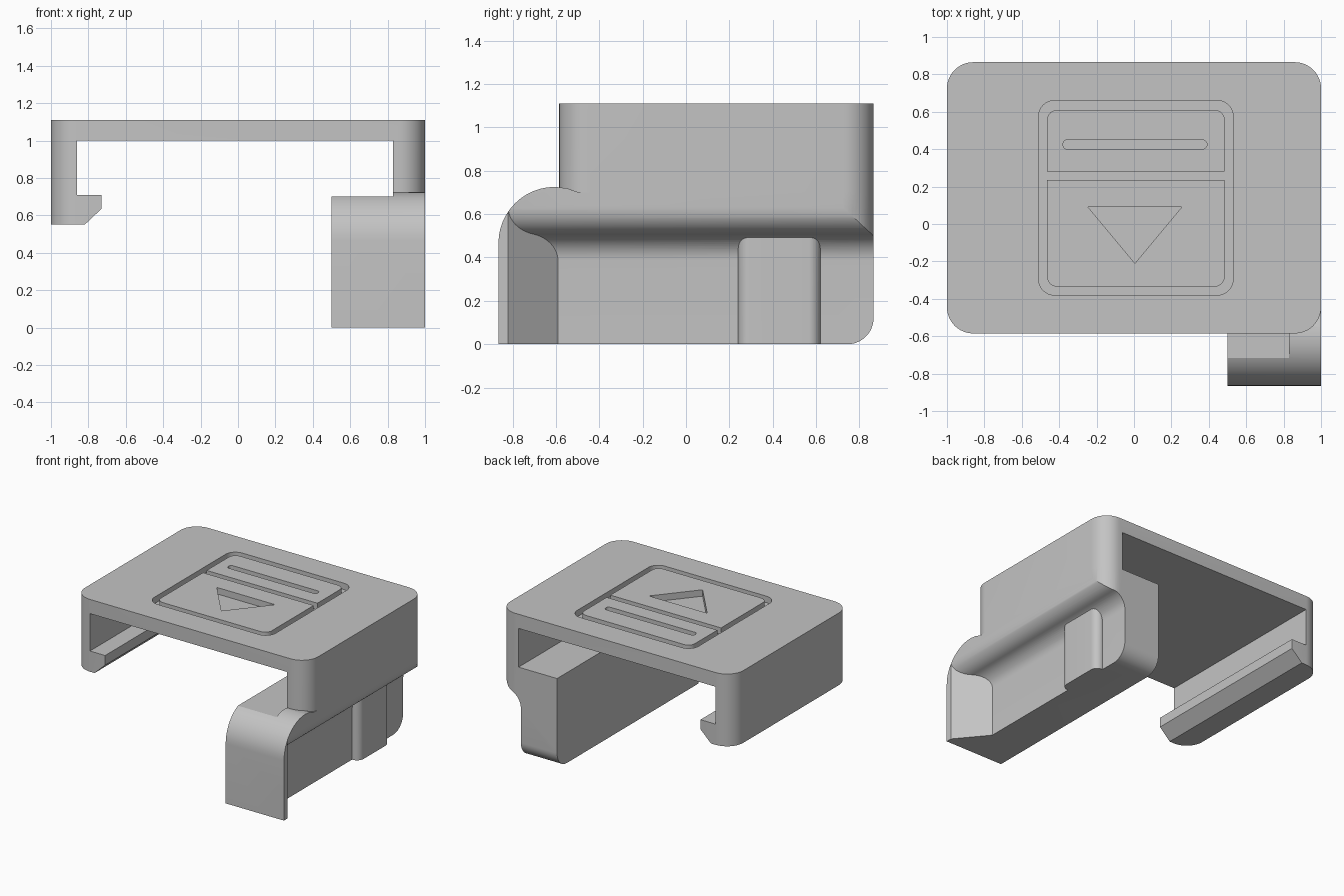
import bpy
import bmesh
import math
from mathutils import Vector

if "Cube" in bpy.data.objects:
    bpy.data.objects.remove(bpy.data.objects["Cube"], do_unlink=True)

grey = bpy.data.materials.new("plain grey")
grey.use_nodes = True
grey.diffuse_color = (0.55, 0.55, 0.55, 1)
grey.node_tree.nodes["Principled BSDF"].inputs["Base Color"].default_value = (0.55, 0.55, 0.55, 1)


def rounded(corners, steps=12):
    """Outline from (u, v) or (u, v, radius) corners, with arcs where a radius is given."""
    out = []
    for i, c in enumerate(corners):
        p = Vector(c[:2])
        if len(c) == 2:
            out.append(p)
            continue
        a = (Vector(corners[i - 1][:2]) - p).normalized()
        b = (Vector(corners[(i + 1) % len(corners)][:2]) - p).normalized()
        half = a.angle(b) / 2
        centre = p + (a + b).normalized() * (c[2] / math.sin(half))
        start = p + a * (c[2] / math.tan(half)) - centre
        end = p + b * (c[2] / math.tan(half)) - centre
        sweep = math.atan2(start.cross(end), start.dot(end))
        for k in range(steps + 1):
            t = sweep * k / steps
            out.append(centre + Vector((start.x * math.cos(t) - start.y * math.sin(t),
                                        start.x * math.sin(t) + start.y * math.cos(t))))
    return out


def prism(name, corners, lo, hi, axis):
    """Extrude an outline along an axis."""
    place = {"x": lambda p, w: (w, p.x, p.y),
             "y": lambda p, w: (p.x, w, p.y),
             "z": lambda p, w: (p.x, p.y, w)}[axis]
    bm = bmesh.new()
    pts = rounded(corners)
    ends = [[bm.verts.new(place(p, w)) for p in pts] for w in (lo, hi)]
    n = len(pts)
    bm.faces.new(ends[0])
    bm.faces.new(ends[1])
    for i in range(n):
        j = (i + 1) % n
        bm.faces.new((ends[0][i], ends[0][j], ends[1][j], ends[1][i]))
    bmesh.ops.recalc_face_normals(bm, faces=bm.faces)
    mesh = bpy.data.meshes.new(name)
    bm.to_mesh(mesh)
    bm.free()
    mesh.materials.append(grey)
    ob = bpy.data.objects.new(name, mesh)
    bpy.context.collection.objects.link(ob)
    return ob


def combine(target, tool, operation):
    """Apply a boolean and discard the tool."""
    mod = target.modifiers.new("bool", "BOOLEAN")
    mod.operation = operation
    mod.solver = "EXACT"
    mod.object = tool
    bpy.context.view_layer.objects.active = target
    bpy.ops.object.modifier_apply(modifier=mod.name)
    bpy.data.objects.remove(tool, do_unlink=True)


def box(x0, x1, y0, y1, r=None):
    pts = [(x0, y0), (x1, y0), (x1, y1), (x0, y1)]
    return [p + (r,) for p in pts] if r else pts


FRONT, BACK, TOP, DEPTH = -0.865, 0.865, 1.11, 0.05

# Cover plate with a side wall and a hooked wall, rounded in plan
cover = prism("clip_cover", [
    (-1, TOP), (1, TOP), (1, 0.7), (0.83, 0.7), (0.83, 1), (-0.86, 1), (-0.86, 0.71),
    (-0.73, 0.71), (-0.73, 0.635), (-0.82, 0.55), (-1, 0.55)], -2, 2, "y")
combine(cover, prism("plan", box(-1, 1, -0.585, BACK, 0.14), 0, 2, "z"), "INTERSECT")

# Emblem panel: frame groove around two raised panels
groove = prism("groove", box(-0.51, 0.53, -0.38, 0.66, 0.085), TOP - DEPTH, 1.2, "z")
island = prism("island", box(-0.465, 0.485, -0.335, 0.61, 0.055), 1, 1.3, "z")
combine(island, prism("divider", box(-0.6, 0.6, 0.235, 0.28), 0.9, 1.4, "z"), "DIFFERENCE")
combine(groove, island, "DIFFERENCE")
combine(cover, groove, "DIFFERENCE")

# Slot and triangle recesses
combine(cover, prism("slot", box(-0.38, 0.39, 0.4, 0.45, 0.0249), TOP - DEPTH, 1.2, "z"), "DIFFERENCE")
combine(cover, prism("triangle", [(-0.245, 0.09), (0.005, -0.21), (0.255, 0.09)],
                     TOP - DEPTH, 1.2, "z"), "DIFFERENCE")

# Lower grip block with an S-shaped outer side
grip = prism("grip", [
    (0.5, 0), (0.81, 0), (0.81, 0.48, 0.128), (1, 0.535, 0.128), (1, 0.76),
    (0.83, 0.76), (0.83, 0.7), (0.5, 0.7)], -2, 2, "y")

# Flared front lip
lip = prism("lip", [(0.7, -1), (1, -1), (1, -0.82), (0.81, -0.59), (0.7, -0.59)], 0, 0.65, "z")
combine(grip, lip, "UNION")

# Outward rib on the side
rib = prism("rib", [(0.7, 0.24), (0.87, 0.24, 0.055), (0.87, 0.62, 0.055), (0.7, 0.62)],
            0, 0.52, "z")
combine(grip, rib, "UNION")

# Round the grip in side view, then its back outer corner in plan
side = prism("side", [
    (FRONT, 0), (BACK, 0, 0.12), (BACK, 0.7), (-0.494, 0.7), (-0.55, 0.719),
    (-0.605, 0.725), (FRONT, 0.725, 0.2599)], 0, 2, "x")
combine(grip, side, "INTERSECT")
plan = prism("plan", [(0, -2), (1, -2), (1, BACK, 0.14), (0, BACK)], -1, 2, "z")
combine(grip, plan, "INTERSECT")

# Join into one clip and smooth the curved sides
combine(cover, grip, "UNION")
bpy.ops.object.select_all(action="DESELECT")
cover.select_set(True)
bpy.context.view_layer.objects.active = cover
bpy.ops.object.shade_smooth_by_angle(angle=math.radians(25))
